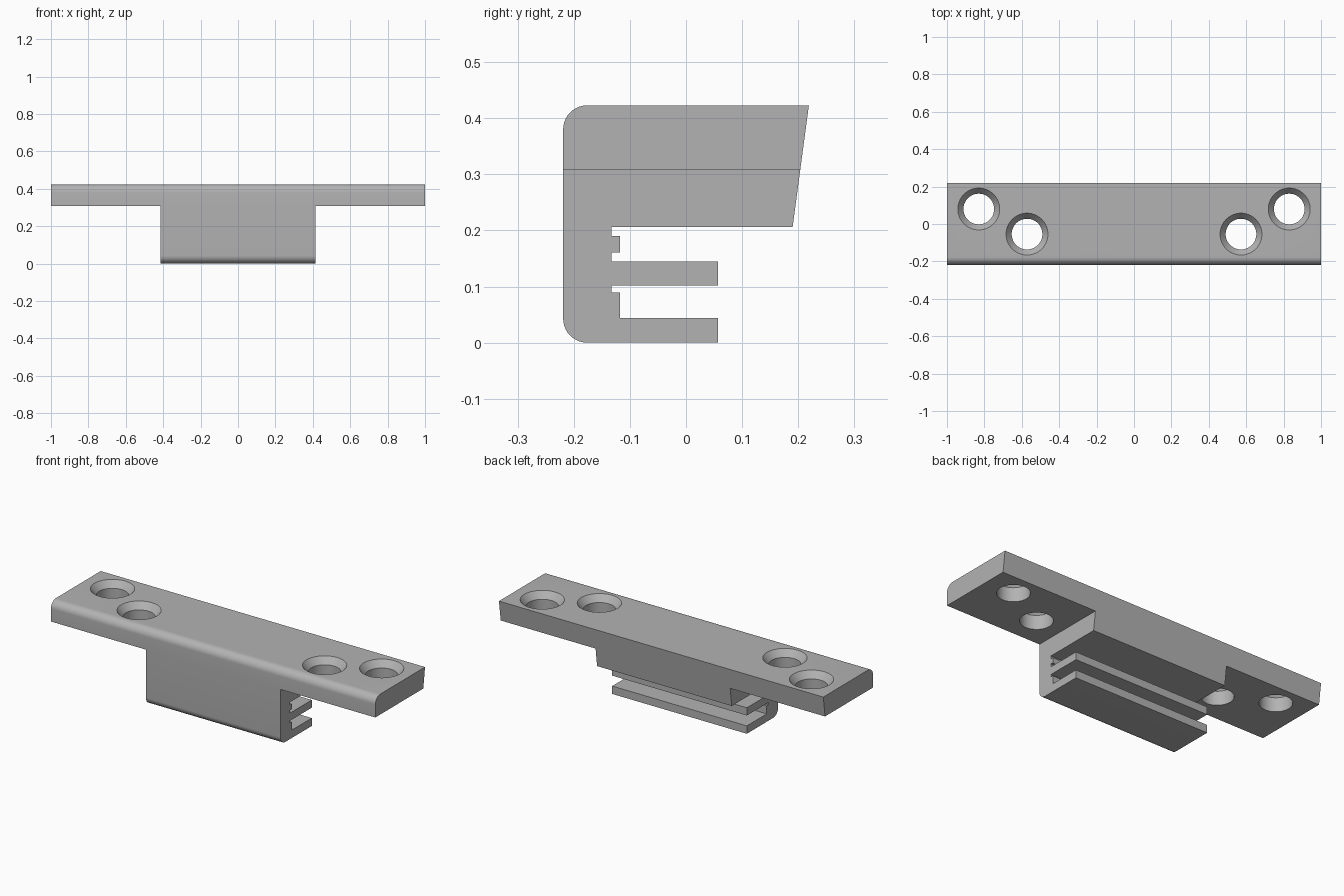
import bpy, bmesh
from math import sin, cos, pi, radians

cube = bpy.data.objects.get("Cube")
if cube:
    bpy.data.objects.remove(cube, do_unlink=True)

grey = bpy.data.materials.new("plain grey")
grey.use_nodes = True
colour = (0.45, 0.45, 0.45, 1)
grey.diffuse_color = colour
grey.node_tree.nodes["Principled BSDF"].inputs["Base Color"].default_value = colour


def make_object(name, bm):
    bmesh.ops.recalc_face_normals(bm, faces=bm.faces)
    mesh = bpy.data.meshes.new(name)
    bm.to_mesh(mesh)
    bm.free()
    mesh.materials.append(grey)
    obj = bpy.data.objects.new(name, mesh)
    bpy.context.collection.objects.link(obj)
    return obj


def extrude_x(name, profile, x0, x1):
    """Extrude a (y, z) profile along x."""
    bm = bmesh.new()
    face = bm.faces.new([bm.verts.new((x0, y, z)) for y, z in profile])
    moved = bmesh.ops.extrude_face_region(bm, geom=[face])["geom"]
    verts = [v for v in moved if isinstance(v, bmesh.types.BMVert)]
    bmesh.ops.translate(bm, verts=verts, vec=(x1 - x0, 0, 0))
    return make_object(name, bm)


def drill(name, x, y, rings, sides=64):
    """Round stepped cutter from (radius, z) rings."""
    bm = bmesh.new()
    loops = [[bm.verts.new((x + r * cos(2 * pi * i / sides), y + r * sin(2 * pi * i / sides), z))
              for i in range(sides)] for r, z in rings]
    for a, b in zip(loops, loops[1:]):
        for i in range(sides):
            j = (i + 1) % sides
            bm.faces.new((a[i], a[j], b[j], b[i]))
    bm.faces.new(loops[0])
    bm.faces.new(loops[-1])
    return make_object(name, bm)


def arc(cy, cz, r, start, end, steps=10):
    return [(cy + r * cos(radians(start + (end - start) * i / steps)),
             cz + r * sin(radians(start + (end - start) * i / steps))) for i in range(steps + 1)]


# Cross-section: rounded front, sloping back, two rail slots with relief grooves
TOP, FRONT, R = 0.423, -0.219, 0.043
GROOVE, STEP, FIN = -0.133, -0.118, 0.057
profile = [
    (0.219, TOP), (0.19, 0.206),
    (GROOVE, 0.206), (GROOVE, 0.19), (STEP, 0.19), (STEP, 0.161), (GROOVE, 0.161), (GROOVE, 0.145),
    (FIN, 0.145), (FIN, 0.102),
    (GROOVE, 0.102), (GROOVE, 0.089), (STEP, 0.089), (STEP, 0.044),
    (FIN, 0.044), (FIN, 0),
]
profile += arc(FRONT + R, R, R, 270, 180)
profile += arc(FRONT + R, TOP - R, R, 180, 90)
bracket = extrude_x("slotted_bracket", profile, -1, 1)

# Cutters: space under each wing, and two countersunk screw holes per wing
under = [(-0.5, -0.2), (0.5, -0.2), (0.5, 0.309), (-0.5, 0.309)]
rings = [(0.082, 0.2), (0.082, TOP - 0.036), (0.112, TOP), (0.112, TOP + 0.1)]
cutters = []
for side, s in (("left", 1), ("right", -1)):
    cutters.append(extrude_x(side + "_wing_cutter", under, s * 0.415, s * 1.2))
    cutters.append(drill(side + "_outer_hole_cutter", s * 0.83, 0.08, rings))
    cutters.append(drill(side + "_inner_hole_cutter", s * 0.572, -0.054, rings))

for cutter in cutters:
    cutter.hide_render = True
    cutter.hide_viewport = True
    cutter.display_type = 'WIRE'
    mod = bracket.modifiers.new(cutter.name, 'BOOLEAN')
    mod.operation = 'DIFFERENCE'
    mod.solver = 'EXACT'
    mod.object = cutter

# Bake the cuts, remove the helpers and smooth the rounded faces
bpy.context.view_layer.update()
graph = bpy.context.evaluated_depsgraph_get()
result = bpy.data.meshes.new_from_object(bracket.evaluated_get(graph))
bracket.modifiers.clear()
bracket.data = result
for cutter in cutters:
    bpy.data.objects.remove(cutter, do_unlink=True)
bpy.ops.object.select_all(action='DESELECT')
bracket.select_set(True)
bpy.context.view_layer.objects.active = bracket
bpy.ops.object.shade_smooth_by_angle(angle=radians(25))
